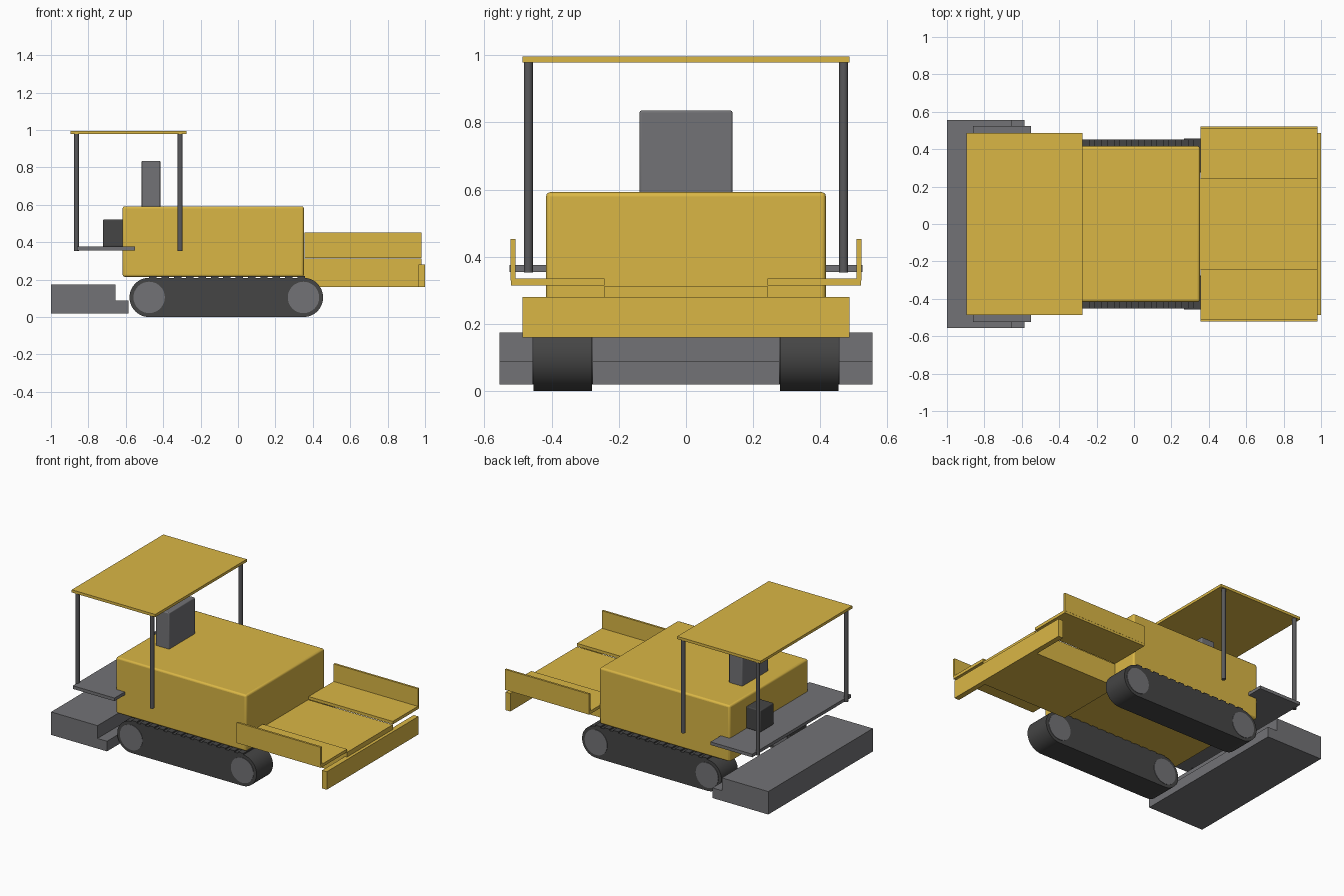
import bpy
from math import cos, sin, pi

if "Cube" in bpy.data.objects:
    bpy.data.objects.remove(bpy.data.objects["Cube"])


def material(name, rgb):
    mat = bpy.data.materials.new(name)
    mat.use_nodes = True
    colour = (*rgb, 1)
    mat.diffuse_color = colour
    mat.node_tree.nodes["Principled BSDF"].inputs["Base Color"].default_value = colour
    return mat


YELLOW = material("machine yellow", (0.70, 0.47, 0.06))
GREY = material("steel grey", (0.17, 0.17, 0.18))
POST = material("post grey", (0.10, 0.10, 0.105))
DARK = material("rubber dark grey", (0.06, 0.06, 0.06))


def mesh_object(name, verts, faces, mat):
    mesh = bpy.data.meshes.new(name)
    mesh.from_pydata(verts, [], faces)
    mesh.materials.append(mat)
    obj = bpy.data.objects.new(name, mesh)
    bpy.context.collection.objects.link(obj)
    return obj


def extrude_y(name, profile, y0, y1, mat):
    """Solid from a counter-clockwise (x, z) profile, seen from the front."""
    n = len(profile)
    verts = [(x, y, z) for y in (y0, y1) for x, z in profile]
    faces = [tuple(range(n)), tuple(reversed(range(n, 2 * n)))]
    faces += [(i, i + n, (i + 1) % n + n, (i + 1) % n) for i in range(n)]
    return mesh_object(name, verts, faces, mat)


def box(name, x, y, z, mat, bevel=0):
    profile = [(x[0], z[0]), (x[1], z[0]), (x[1], z[1]), (x[0], z[1])]
    obj = extrude_y(name, profile, min(y), max(y), mat)
    if bevel:
        mod = obj.modifiers.new("rounded edges", "BEVEL")
        mod.width = bevel
        mod.segments = 3
    return obj


def smooth(obj):
    bpy.ops.object.select_all(action="DESELECT")
    obj.select_set(True)
    bpy.context.view_layer.objects.active = obj
    bpy.ops.object.shade_smooth_by_angle(angle=pi / 6)


def arc(cx, cz, r, start, sweep, steps):
    angles = [start + sweep * i / steps for i in range(steps + 1)]
    return [(cx + r * cos(a), cz + r * sin(a)) for a in angles]


# Main body and the raised console on it
smooth(box("body", (-0.617, 0.352), (-0.416, 0.416), (0.215, 0.592), YELLOW, 0.012))
smooth(box("console", (-0.515, -0.415), (-0.138, 0.138), (0.58, 0.835), GREY, 0.006))

# Operator platform, seat and canopy
box("platform", (-0.86, -0.55), (-0.525, 0.525), (0.355, 0.376), GREY)
smooth(box("seat", (-0.722, -0.61), (0.10, 0.24), (0.376, 0.522), DARK, 0.006))
box("canopy", (-0.895, -0.275), (-0.486, 0.486), (0.978, 0.996), YELLOW)

# Screed with its lower front step
screed_profile = [(-1, 0.02), (-0.585, 0.02), (-0.585, 0.088),
                  (-0.655, 0.088), (-0.655, 0.174), (-1, 0.174)]
extrude_y("screed", screed_profile, -0.555, 0.555, GREY)

# Hopper floor and front apron
box("hopper_floor", (0.34, 0.98), (-0.243, 0.243), (0.16, 0.313), YELLOW)
box("hopper_apron", (0.965, 1.0), (-0.486, 0.486), (0.16, 0.281), YELLOW)

# Paired parts
REAR, FRONT, AXLE_Z, TRACK_R = -0.475, 0.35, 0.105, 0.105
for side, s in (("left", 1), ("right", -1)):
    # Hopper wing and its upright lip
    box("hopper_wing_" + side, (0.355, 0.98), (s * 0.243, s * 0.521), (0.315, 0.335), YELLOW)
    box("hopper_lip_" + side, (0.355, 0.98), (s * 0.508, s * 0.522), (0.33, 0.453), YELLOW)

    # Crawler belt
    belt = arc(FRONT, AXLE_Z, TRACK_R, -pi / 2, pi, 24)
    belt += arc(REAR, AXLE_Z, TRACK_R, pi / 2, pi, 24)
    inner, outer = sorted((s * 0.279, s * 0.453))
    smooth(extrude_y("track_" + side, belt, inner, outer, DARK))

    # Tread pads along the top run
    for i in range(13):
        x = REAR + 0.066 * i
        box(f"tread_pad_{side}_{i + 1}", (x, x + 0.04), (inner, outer), (0.2, 0.219), DARK)

    # Wheels, slightly proud of the belt
    for end, x in (("rear", REAR), ("front", FRONT)):
        rim = arc(x, AXLE_Z, 0.084, 0, 2 * pi * 31 / 32, 31)
        smooth(extrude_y(f"wheel_{end}_{side}", rim, inner - 0.003, outer + 0.003, GREY))

    # Canopy posts
    for end, x in (("rear", -0.863), ("front", -0.309)):
        bpy.ops.mesh.primitive_cylinder_add(
            vertices=16, radius=0.0135, depth=0.63, location=(x, s * 0.469, 0.668))
        post = bpy.context.object
        post.name = f"canopy_post_{end}_{side}"
        post.data.materials.append(POST)
        smooth(post)
